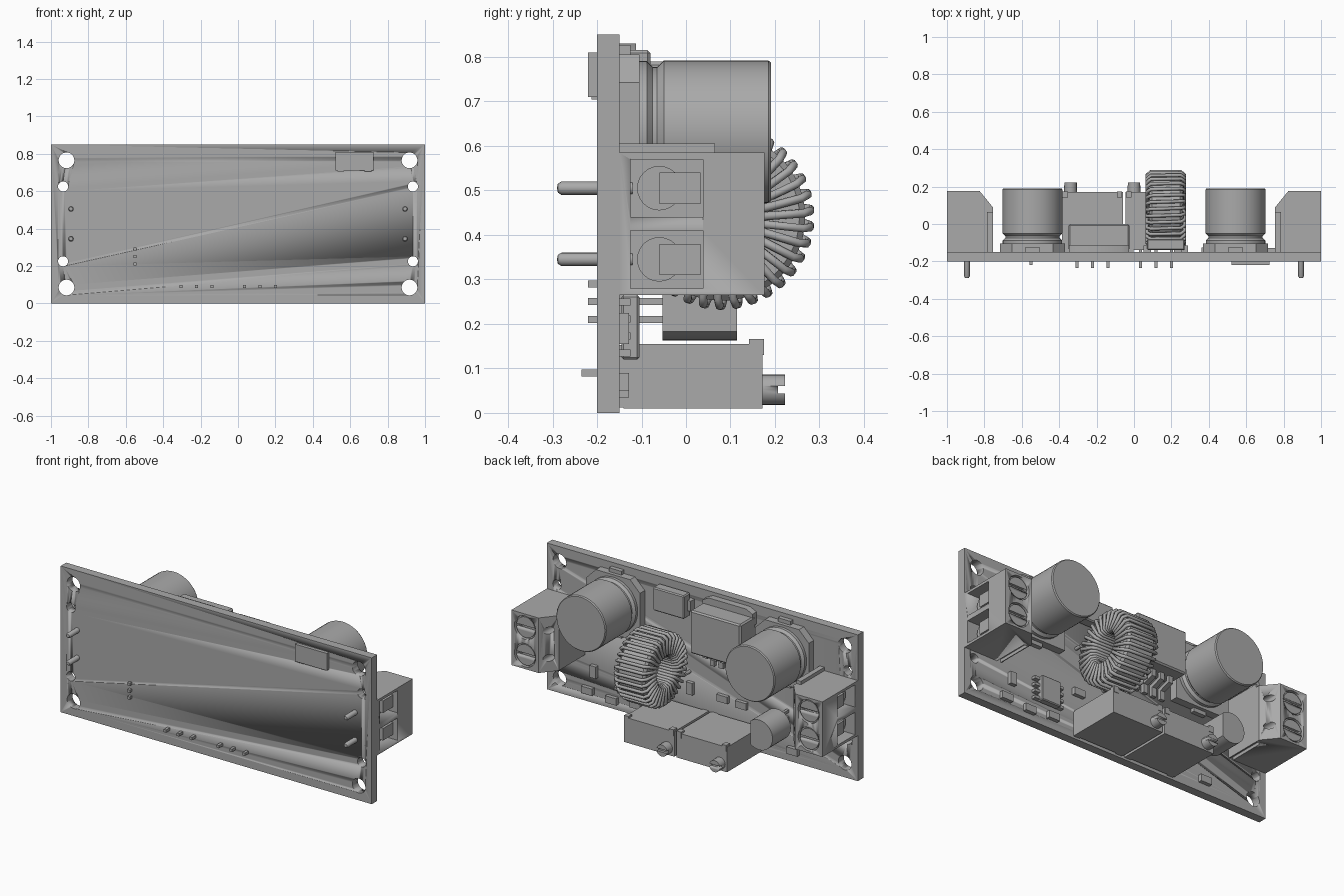
import bpy, bmesh
from math import pi, cos, sin, radians
from mathutils import Matrix, Vector

if "Cube" in bpy.data.objects:
    bpy.data.objects.remove(bpy.data.objects["Cube"], do_unlink=True)

GREY = bpy.data.materials.new("plain grey")
GREY.use_nodes = True
COLOUR = (0.4, 0.4, 0.4, 1)
GREY.diffuse_color = COLOUR
GREY.node_tree.nodes["Principled BSDF"].inputs["Base Color"].default_value = COLOUR

TURN = {"x": Matrix.Rotation(pi / 2, 4, "Y"), "y": Matrix.Rotation(-pi / 2, 4, "X"), "z": Matrix()}
BACK = -0.15   # component face of the board


def finish(name, bm, helper=False):
    bmesh.ops.recalc_face_normals(bm, faces=bm.faces)
    mesh = bpy.data.meshes.new(name)
    bm.to_mesh(mesh)
    bm.free()
    mesh.materials.append(GREY)
    mesh.shade_smooth()
    mesh.set_sharp_from_angle(angle=radians(32))
    ob = bpy.data.objects.new(name, mesh)
    bpy.context.collection.objects.link(ob)
    if helper:
        ob.hide_render = True
        ob.hide_set(True)
    return ob


def add_box(bm, x, y, z):
    """Box from three (low, high) spans."""
    mid = Vector([sum(s) / 2 for s in (x, y, z)])
    size = [abs(s[1] - s[0]) for s in (x, y, z)]
    bmesh.ops.create_cube(bm, size=1, matrix=Matrix.Translation(mid) @ Matrix.Diagonal((*size, 1)))


def add_cyl(bm, axis, centre, r, length, sides=24):
    bmesh.ops.create_cone(bm, cap_ends=True, segments=sides, radius1=r, radius2=r, depth=length,
                          matrix=Matrix.Translation(centre) @ TURN[axis])


def boxes(name, *spans, bevel=0):
    bm = bmesh.new()
    for s in spans:
        add_box(bm, *s)
    if bevel:
        bmesh.ops.bevel(bm, geom=bm.edges[:], offset=bevel, segments=1, affect="EDGES")
    return finish(name, bm)


def around(c, half):
    return (c - half, c + half)


def prism(name, outline, low, high, place):
    """Extrude a 2D outline between two levels; place maps (a, b, level) to xyz."""
    bm = bmesh.new()
    face = bm.faces.new([bm.verts.new(place(a, b, low)) for a, b in outline])
    new = bmesh.ops.extrude_face_region(bm, geom=[face])["geom"]
    move = Vector(place(0, 0, high)) - Vector(place(0, 0, low))
    bmesh.ops.translate(bm, vec=move, verts=[v for v in new if isinstance(v, bmesh.types.BMVert)])
    return finish(name, bm)


def lathe_y(name, profile, x, z, sides=48):
    """Revolve (radius, y) points about an axis along y."""
    bm = bmesh.new()
    vs = [bm.verts.new((r, y, 0)) for r, y in profile]
    es = [bm.edges.new(p) for p in zip(vs, vs[1:])]
    bmesh.ops.spin(bm, geom=vs + es, cent=(0, 0, 0), axis=(0, 1, 0), angle=2 * pi, steps=sides)
    bmesh.ops.remove_doubles(bm, verts=bm.verts, dist=0.0005)
    bmesh.ops.translate(bm, vec=(x, 0, z), verts=bm.verts)
    return finish(name, bm)


def cut(ob, bm):
    mod = ob.modifiers.new("cut", "BOOLEAN")
    mod.operation, mod.solver = "DIFFERENCE", "EXACT"
    mod.object = finish(ob.name + "_cutter", bm, helper=True)


# Board with mounting holes
board = boxes("board", ((-1, 1), (-0.2, BACK), (0, 0.85)))
holes = bmesh.new()
for s in (-1, 1):
    for z in (0.085, 0.765):
        add_cyl(holes, "y", (s * 0.917, -0.175, z), 0.042, 0.2, 32)
    for z in (0.225, 0.625):
        add_cyl(holes, "y", (s * 0.935, -0.175, z), 0.027, 0.2)
cut(board, holes)

# Screw terminals at both ends
OUTLINE = [(1, BACK), (1, 0.176), (0.825, 0.176), (0.755, 0.09), (0.755, BACK)]
ENTRIES = (0.505, 0.345)
for s, side in ((1, "left"), (-1, "right")):
    body = prism(side + "_terminal", OUTLINE, 0.265, 0.585, lambda a, b, h: (s * a, b, h))
    c = bmesh.new()
    for z in ENTRIES:
        add_box(c, (s * 0.9, s * 1.1), (-0.125, 0.038), around(z, 0.065))
        add_cyl(c, "y", (s * 0.912, 0.19, z), 0.068, 0.07, 32)
        add_cyl(c, "y", (s * 0.79, 0.13, z), 0.02, 0.12)
    add_box(c, (s * 0.76, s * 0.785), (-0.2, 0.065), (0.2, 0.283))
    cut(body, c)
    boxes(side + "_terminal_rib", ((s * 0.755, s * 0.785), (BACK, 0.065), (0.58, 0.605)))
    for z in ENTRIES:
        boxes(side + "_wire_clamp", ((s * 0.89, s * 0.975), (-0.06, 0.033), around(z, 0.035)))
        bm = bmesh.new()
        add_cyl(bm, "x", (s * 0.92, -0.06, z), 0.05, 0.06)
        finish(side + "_wire_barrel", bm)
        bm = bmesh.new()
        add_cyl(bm, "y", (s * 0.912, 0.155, z), 0.06, 0.03, 32)
        screw = finish(side + "_clamp_screw", bm)
        slot = bmesh.new()
        add_box(slot, around(s * 0.912, 0.08), (0.155, 0.2), around(z, 0.009))
        cut(screw, slot)
        lathe_y(side + "_terminal_pin", [(0, -0.29), (0.01, -0.288), (0.015, -0.28), (0.015, -0.12), (0, -0.12)],
                s * 0.893, z, 16)

# Electrolytic capacitors on chamfered bases
CAN = [(0, -0.115), (0.15, -0.115), (0.159, -0.105), (0.159, -0.088), (0.145, -0.075), (0.145, -0.065),
       (0.16, -0.05), (0.16, 0.185), (0.155, 0.191), (0, 0.191)]
h, k = 0.173, 0.11
BASE = [(-h, -h), (h, -h), (h, k), (k, h), (-k, h), (-h, k)]
for s, side in ((1, "left"), (-1, "right")):
    x, z = s * 0.543, 0.632
    lathe_y(side + "_capacitor_can", CAN, x, z)
    prism(side + "_capacitor_base", BASE, BACK, -0.105, lambda a, b, h: (x + a, h, z + b))
    boxes(side + "_capacitor_tabs", *[(around(x, 0.04), (BACK, -0.125), around(z + t * 0.175, 0.02)) for t in (-1, 1)])

# Toroid inductor: core, helical winding and leads
TX, TY, TZ = 0.17, 0.08, 0.44
core = bmesh.new()
ring = [core.verts.new((dx, r, 0)) for r, dx in
        ((0.095, -0.075), (0.105, -0.088), (0.175, -0.088), (0.188, -0.075),
         (0.188, 0.075), (0.175, 0.088), (0.105, 0.088), (0.095, 0.075))]
edges = [core.edges.new((ring[i - 1], ring[i])) for i in range(len(ring))]
bmesh.ops.spin(core, geom=ring + edges, cent=(0, 0, 0), axis=(1, 0, 0), angle=2 * pi, steps=48)
bmesh.ops.remove_doubles(core, verts=core.verts, dist=0.0005)
bmesh.ops.translate(core, vec=(TX, TY, TZ), verts=core.verts)
finish("toroid_core", core)

LOOP = [(0.086, 0.08), (0.1, 0.1), (0.183, 0.1), (0.2, 0.08), (0.2, -0.08), (0.183, -0.1), (0.1, -0.1), (0.086, -0.08)]
TURNS = 34


def wire(name, paths, radius, cyclic=False):
    curve = bpy.data.curves.new(name, "CURVE")
    curve.dimensions, curve.bevel_depth, curve.bevel_resolution = "3D", radius, 2
    curve.use_fill_caps = True
    for path in paths:
        line = curve.splines.new("POLY")
        line.points.add(len(path) - 1)
        for p, co in zip(line.points, path):
            p.co = (*co, 1)
        line.use_cyclic_u = cyclic
        line.use_smooth = True
    curve.materials.append(GREY)
    ob = bpy.data.objects.new(name, curve)
    bpy.context.collection.objects.link(ob)


coil = []
for i in range(TURNS * len(LOOP)):
    r, dx = LOOP[i % len(LOOP)]
    a = 2 * pi * i / (TURNS * len(LOOP))
    coil.append((TX + dx, TY + r * cos(a), TZ + r * sin(a)))
wire("toroid_winding", [coil], 0.0095, True)
wire("toroid_leads", [[(TX + d, TY - 0.19, TZ + d), (TX + d, -0.17, TZ + d)] for d in (-0.09, 0.09)], 0.0095)

# Multi-turn trimmers
for n, x in enumerate((-0.222, 0.117)):
    name = ("right", "left")[n] + "_trimmer"
    boxes(name + "_body", (around(x, 0.162), (-0.14, 0.172), (0.01, 0.155)))
    boxes(name + "_feet", *[(around(x + d, 0.02), (BACK, -0.14), (0.012, 0.153)) for d in (-0.14, 0.14)])
    boxes(name + "_nubs", *[(around(x + d, 0.014), (0.142, 0.175), (0.13, 0.166)) for d in (-0.145, 0.145)])
    bm = bmesh.new()
    add_cyl(bm, "y", (x - 0.117, 0.195, 0.052), 0.034, 0.055)
    screw = finish(name + "_screw", bm)
    slot = bmesh.new()
    add_box(slot, around(x - 0.117, 0.05), (0.207, 0.24), around(0.052, 0.008))
    cut(screw, slot)
    boxes(name + "_pins", *[(around(x + d, 0.008), (-0.235, -0.13), around(0.09, 0.008)) for d in (-0.083, 0, 0.083)])

# Half-round transistor on three leads
R = 0.087
arc = [radians(a) for a in range(50, 311, 10)]
prism("transistor_body", [(R * cos(a), R * sin(a)) for a in arc], -0.053, 0.115,
      lambda a, b, h: (-0.55 + a, h, 0.25 + b))
boxes("transistor_leads", *[(around(-0.55, 0.008), (-0.22, -0.05), around(z, 0.008)) for z in (0.21, 0.25, 0.29)])

# Power regulator with tab and five bent legs
boxes("regulator_body", ((-0.35, -0.025), (-0.14, 0), (0.54, 0.79)), bevel=0.008)
prism("regulator_tab", [(-0.16, 0.2), (0.16, 0.2), (0.16, 0.27), (0.12, 0.29), (-0.12, 0.29), (-0.16, 0.27)],
      BACK, -0.112, lambda a, b, h: (-0.188 + a, h, 0.54 + b))
LEG = [(0.55, -0.065), (0.5, -0.065), (0.48, -0.13), (0.43, -0.13), (0.43, BACK), (0.495, BACK), (0.515, -0.085), (0.55, -0.085)]
for i in range(5):
    prism("regulator_leg", LEG, -0.3 + i * 0.056 - 0.014, -0.3 + i * 0.056 + 0.014, lambda a, b, h: (h, b, a))

# Power diode
boxes("diode_body", ((0.07, 0.27), (-0.14, -0.08), (0.68, 0.815)), bevel=0.006)
boxes("diode_tabs", *[(around(x, 0.02), (BACK, -0.115), around(0.748, 0.03)) for x in (0.07, 0.27)])

# Eight-lead control chip
boxes("chip_body", ((0.395, 0.52), (-0.145, -0.105), (0.12, 0.265)), bevel=0.005)
boxes("chip_leads", *[(around(0.457 + d, 0.018), (BACK, -0.125), around(0.135 + i * 0.038, 0.008))
                      for d in (-0.077, 0.077) for i in range(4)])

# Small surface parts: x, z and whether they stand upright
CHIPS = [(0.69, 0.19, 1), (0.73, 0.07, 0), (0.575, 0.055, 0), (0.42, 0.07, 0), (0.25, 0.27, 0),
         (0.07, 0.26, 1), (-0.14, 0.255, 0), (-0.26, 0.25, 0), (-0.59, 0.07, 0)]
for x, z, upright in CHIPS:
    w, t = (0.02, 0.035) if upright else (0.035, 0.02)
    boxes("small_chip", (around(x, w), (BACK, -0.128), around(z, t)))

# Flat part on the front of the board
boxes("front_part_body", ((0.52, 0.725), (-0.22, -0.198), (0.71, 0.81)))
boxes("front_part_tabs", *[(around(x, 0.018), (-0.212, -0.198), (0.704, 0.72)) for x in (0.55, 0.695)])
